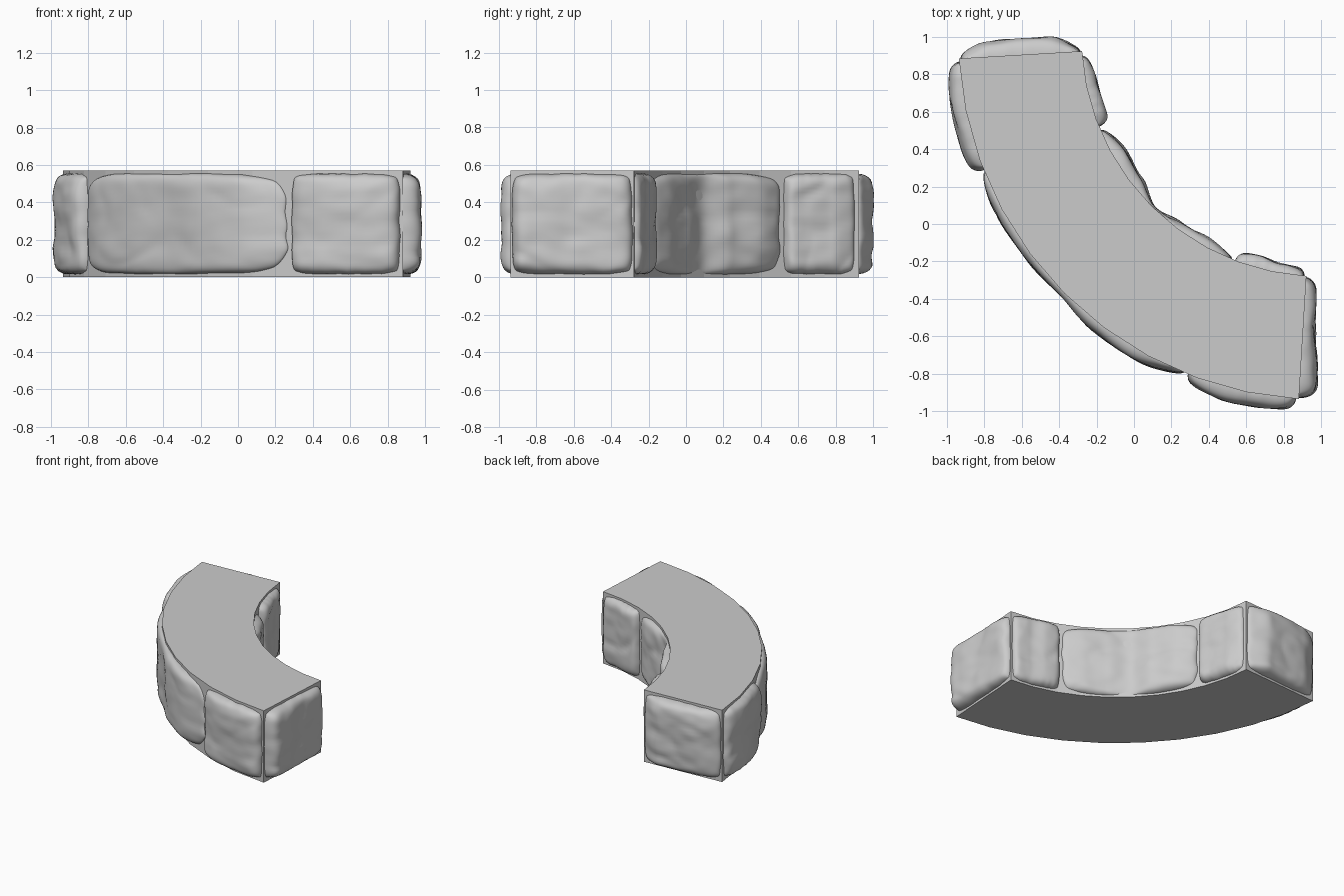
import bpy, bmesh, math
from math import sin, cos, pi, radians
from mathutils import Vector, noise

cube = bpy.data.objects.get("Cube")
if cube:
    bpy.data.objects.remove(cube, do_unlink=True)

CENTRE = Vector((1.0, 1.0, 0.0))      # centre of the bend
R_OUT, R_IN, HEIGHT = 1.94, 1.28, 0.57
A0, A1 = radians(183.4), radians(266.5)

grey = bpy.data.materials.new("stone_grey")
grey.use_nodes = True
grey.diffuse_color = (0.6, 0.6, 0.6, 1)
grey.node_tree.nodes["Principled BSDF"].inputs["Base Color"].default_value = (0.6, 0.6, 0.6, 1)


def finish(bm, name, smooth):
    bmesh.ops.recalc_face_normals(bm, faces=bm.faces)
    mesh = bpy.data.meshes.new(name)
    bm.to_mesh(mesh)
    bm.free()
    mesh.materials.append(grey)
    for f in mesh.polygons:
        f.use_smooth = smooth
    obj = bpy.data.objects.new(name, mesh)
    bpy.context.collection.objects.link(obj)


def polar(r, a, z):
    return CENTRE + Vector((r * cos(a), r * sin(a), z))


# Surface maps: s runs along the face, z is up, d is the distance out of the face
def outer(s, z, d):
    return polar(R_OUT + d, s, z)


def inner(s, z, d):
    return polar(R_IN - d, s, z)


def back_end(s, z, d):
    return polar(s, A0, z) + Vector((sin(A0), -cos(A0), 0)) * d


def left_end(s, z, d):
    return polar(s, A1, z) + Vector((-sin(A1), cos(A1), 0)) * d


def ramp(values, t):
    """Smoothly read a short list of values at t in 0..1."""
    x = t * (len(values) - 1)
    i = min(int(x), len(values) - 2)
    f = x - i
    f = f * f * (3 - 2 * f)
    return values[i] * (1 - f) + values[i + 1] * f


def stone(name, face, s0, s1, depths, seed, rough=0.012, corner=0.05, nu=44, nv=32):
    """A pillow-shaped stone on one face, closed by a back sunk in the core."""
    bm = bmesh.new()
    z0, z1 = 0.015, 0.555
    shift = Vector((seed * 7.3, seed * 3.1, seed * 1.7))
    front, back = [], []
    for j in range(nv + 1):
        v = sin((j / nv - 0.5) * pi)
        for i in range(nu + 1):
            u = sin((i / nu - 0.5) * pi)
            # rounded corners and a wobbly outline
            pu = u * (1 - corner * v ** 6)
            pv = v * (1 - corner * 1.5 * u ** 6)
            pu *= 1 + 0.025 * noise.noise(shift + Vector((0, v * 3, u)))
            pv *= 1 - 0.03 * abs(noise.noise(shift + Vector((u * 3, 5, v))))
            s = (s0 + s1) / 2 + pu * (s1 - s0) / 2
            z = (z0 + z1) / 2 + pv * (z1 - z0) / 2
            edge = max(0, (1 - abs(u) ** 10) * (1 - abs(v) ** 10)) ** 0.5
            p = face(s, z, 0) + shift
            p.z *= 1.8                      # layers lie flat
            bump = noise.noise(p * 3.5) + 0.5 * noise.noise(p * 8)
            bump -= 0.7 * max(0, 0.25 - abs(noise.noise(p * 2.2))) * 4
            d = (ramp(depths, (u + 1) / 2) + rough * bump) * edge - 0.008 * (1 - edge)
            front.append(bm.verts.new(face(s, z, d)))
            back.append(bm.verts.new(face(s, z, -0.03)))
    w = nu + 1
    for j in range(nv):
        for i in range(nu):
            k = j * w + i
            bm.faces.new([front[n] for n in (k, k + 1, k + w + 1, k + w)])
    # side walls and a single back face
    rim = ([i for i in range(nu)] + [j * w + nu for j in range(nv)]
           + [nv * w + i for i in range(nu, 0, -1)] + [j * w for j in range(nv, 0, -1)])
    for a, b in zip(rim, rim[1:] + rim[:1]):
        bm.faces.new([front[a], back[a], back[b], front[b]])
    bm.faces.new([back[n] for n in rim])
    bmesh.ops.delete(bm, geom=[x for x in bm.verts if not x.link_faces], context='VERTS')
    finish(bm, name, True)


# Curved core block
bm = bmesh.new()
steps = 10
angles = [A0 + (A1 - A0) * i / steps for i in range(steps + 1)]
ring = [polar(R_OUT, a, 0) for a in angles] + [polar(R_IN, a, 0) for a in reversed(angles)]
base = bm.faces.new([bm.verts.new(p) for p in ring])
top = bmesh.ops.extrude_face_region(bm, geom=[base])["geom"]
bmesh.ops.translate(bm, vec=(0, 0, HEIGHT), verts=[g for g in top if isinstance(g, bmesh.types.BMVert)])
finish(bm, "wall_core", False)

# Facing stones: angles in radians along the curves, radii across the ends
deg = radians
stone("outer_stone_back", outer, deg(184), deg(201.5), [0.06, 0.075, 0.07, 0.065], 1)
stone("outer_stone_middle", outer, deg(202), deg(247.5), [0.035, 0.04, 0.035, 0.025, 0.05, 0.055, 0.03], 2,
      rough=0.006, corner=0.09, nu=70)
stone("outer_stone_front", outer, deg(248.5), deg(266), [0.05, 0.07, 0.065, 0.06], 3)
stone("inner_stone_back", inner, deg(184.5), deg(202), [0.035, 0.06, 0.07, 0.07], 4)
stone("inner_stone_middle", inner, deg(203), deg(248), [0.05, 0.075, 0.06, 0.015, 0.04, 0.05, 0.035], 5,
      corner=0.07, nu=70)
stone("inner_stone_front", inner, deg(249), deg(266), [0.06, 0.07, 0.05, 0.045], 6)
stone("back_end_stone", back_end, R_IN + 0.01, R_OUT - 0.01, [0.04, 0.085, 0.085, 0.08, 0.045], 7, rough=0.016)
stone("left_end_stone", left_end, R_IN + 0.01, R_OUT - 0.01, [0.06, 0.065, 0.07, 0.085, 0.095], 8, rough=0.014)
